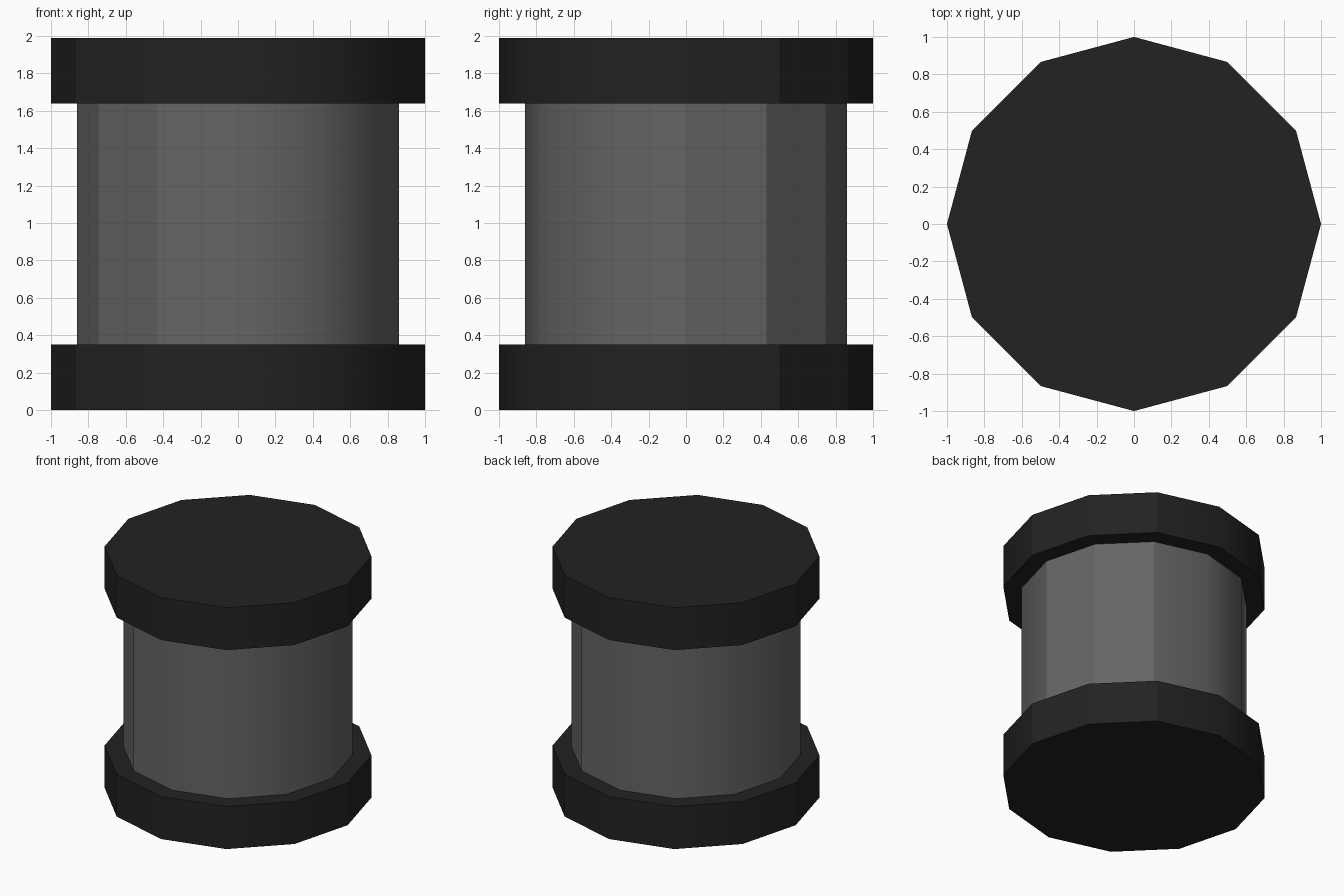
import bpy
import bmesh
import math

SIDES = 12

cube = bpy.data.objects.get("Cube")
if cube:
    bpy.data.objects.remove(cube, do_unlink=True)


def make_material(name, value):
    mat = bpy.data.materials.new(name)
    mat.use_nodes = True
    colour = (value, value, value, 1)
    mat.diffuse_color = colour
    mat.node_tree.nodes["Principled BSDF"].inputs["Base Color"].default_value = colour
    return mat


def make_drum(name, radius, bottom, top, mat):
    """Capped twelve-sided drum with one corner on the x axis."""
    bm = bmesh.new()
    ring = []
    for i in range(SIDES):
        a = math.tau * i / SIDES
        ring.append(bm.verts.new((radius * math.cos(a), radius * math.sin(a), bottom)))
    base = bm.faces.new(ring)
    result = bmesh.ops.extrude_face_region(bm, geom=[base], use_keep_orig=True)
    lifted = [v for v in result["geom"] if isinstance(v, bmesh.types.BMVert)]
    bmesh.ops.translate(bm, verts=lifted, vec=(0, 0, top - bottom))
    bmesh.ops.recalc_face_normals(bm, faces=bm.faces)

    # Smooth sides, crisp rims, and crisp corners on two opposite quarters
    for face in bm.faces:
        face.smooth = True
    for edge in bm.edges:
        a, b = (v.co for v in edge.verts)
        upright = abs(a.z - b.z) > 0.1
        angle = math.degrees(math.atan2(a.y, a.x)) % 180
        edge.smooth = upright and 75 < angle < 165

    mesh = bpy.data.meshes.new(name)
    bm.to_mesh(mesh)
    bm.free()
    mesh.materials.append(mat)
    obj = bpy.data.objects.new(name, mesh)
    bpy.context.collection.objects.link(obj)
    return obj


black = make_material("cap black", 0.016)
grey = make_material("body grey", 0.13)

# Two wide end caps around a narrower body
make_drum("bottom_cap", 1.0, 0.0, 0.35, black)
make_drum("body", 0.86, 0.34, 1.65, grey)
make_drum("top_cap", 1.0, 1.64, 1.99, black)
